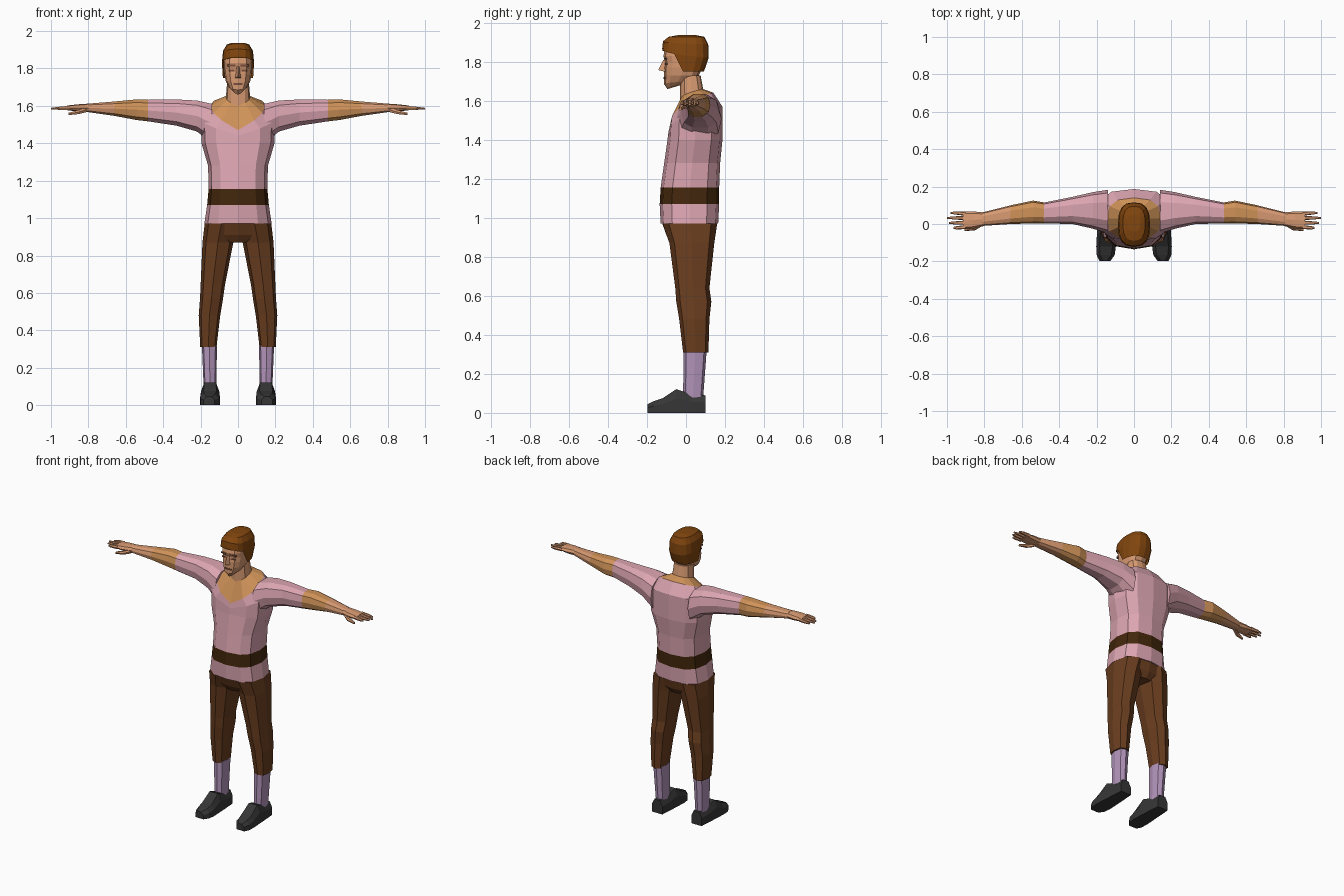
import bpy, bmesh, math


def material(name, r, g, b):
    """Flat colour given as 0-255 display values."""
    m = bpy.data.materials.new(name)
    lin = [((c / 255 + 0.055) / 1.055) ** 2.4 for c in (r, g, b)]
    m.diffuse_color = (*lin, 1)
    return m


SHIRT = material("pink_shirt", 220, 165, 177)
TROUSER = material("brown_trousers", 106, 62, 31)
BELT = material("dark_belt", 66, 38, 12)
SOCK = material("lilac_sock", 178, 148, 186)
SHOE = material("charcoal_shoe", 54, 54, 54)
HAIR = material("auburn_hair", 130, 70, 14)
SKIN = material("skin", 216, 154, 114)
TAN = material("tan_skin", 207, 146, 88)
SHADE = material("face_shade", 120, 78, 58)


def oval(u0, u1, v0, v1, n=12, p=0.75):
    """Squared oval filling the box u0..u1, v0..v1."""
    pts = []
    for i in range(n):
        a = 2 * math.pi * i / n
        c, s = math.cos(a), math.sin(a)
        pts.append(((u0 + u1) / 2 + (u1 - u0) / 2 * math.copysign(abs(c) ** p, c),
                    (v0 + v1) / 2 + (v1 - v0) / 2 * math.copysign(abs(s) ** p, s)))
    return pts


def level(z, x0, x1, y0, y1, zb=None, n=12, p=0.75):
    """Cross-section at height z; it climbs to zb at the back."""
    zb = z if zb is None else zb
    return [(x, y, z + (zb - z) * max(0, (y - y0) / (y1 - y0)) ** 0.4)
            for x, y in oval(x0, x1, y0, y1, n, p)]


def across(x, y0, y1, z0, z1, n=8):
    """Cross-section of an arm, hand or finger at x."""
    return [(x, y, z) for y, z in oval(y0, y1, z0, z1, n)]


def finish(name, bm, mats, mirror):
    bmesh.ops.recalc_face_normals(bm, faces=bm.faces)
    me = bpy.data.meshes.new(name)
    bm.to_mesh(me)
    bm.free()
    for m in mats:
        me.materials.append(m)
    ob = bpy.data.objects.new(name, me)
    bpy.context.collection.objects.link(ob)
    if mirror:
        ob.modifiers.new("mirror", 'MIRROR')
    return ob


def loft(name, rings, bands, mirror=False, bottom=True):
    """Skin through the rings; bands holds one material per span."""
    if not isinstance(bands, list):
        bands = [bands] * (len(rings) - 1)
    mats = list(dict.fromkeys(bands))
    bm = bmesh.new()
    vs = [[bm.verts.new(p) for p in r] for r in rings]
    n = len(rings[0])
    for k, m in enumerate(bands):
        for i in range(n):
            j = (i + 1) % n
            f = bm.faces.new((vs[k][i], vs[k][j], vs[k + 1][j], vs[k + 1][i]))
            f.material_index = mats.index(m)
    if bottom:
        bm.faces.new(vs[0]).material_index = mats.index(bands[0])
    bm.faces.new(vs[-1]).material_index = mats.index(bands[-1])
    return finish(name, bm, mats, mirror)


# Shirt, belt, open neckline and neck
loft("torso", [
    level(0.97, -0.18, 0.18, -0.13, 0.165),
    level(1.07, -0.165, 0.165, -0.135, 0.17),
    level(1.155, -0.157, 0.157, -0.13, 0.17),
    level(1.28, -0.16, 0.16, -0.112, 0.175),
    level(1.40, -0.195, 0.195, -0.095, 0.187),
    level(1.44, -0.20, 0.20, -0.09, 0.187, 1.57),
    level(1.47, -0.145, 0.145, -0.083, 0.14, 1.642),
    level(1.60, -0.065, 0.065, -0.03, 0.088, 1.66),
    level(1.73, -0.058, 0.058, -0.03, 0.075)],
    [SHIRT, BELT, SHIRT, SHIRT, SHIRT, SHIRT, TAN, SKIN])

# Sleeve and forearm down to the wrist
loft("arm", [
    across(0.14, -0.05, 0.183, 1.40, 1.615, 10),
    across(0.22, -0.025, 0.17, 1.46, 1.632, 10),
    across(0.33, 0.0, 0.145, 1.492, 1.637, 10),
    across(0.48, 0.003, 0.115, 1.515, 1.635, 10),
    across(0.54, 0.003, 0.125, 1.522, 1.637, 10),
    across(0.66, 0.0, 0.10, 1.545, 1.625, 10),
    across(0.81, -0.01, 0.062, 1.567, 1.612, 10)],
    [SHIRT, SHIRT, SHIRT, TAN, TAN, SKIN], mirror=True)

# Hand with four fingers and a thumb
loft("palm", [
    across(0.80, -0.01, 0.062, 1.567, 1.612),
    across(0.86, -0.025, 0.067, 1.57, 1.608),
    across(0.915, -0.027, 0.065, 1.577, 1.602)], SKIN, mirror=True)
for i, tip in enumerate((0.965, 0.99, 1.0, 0.98)):
    y = -0.016 + i * 0.0235
    t = y + (i - 1.5) * 0.003
    loft("finger_%d" % (i + 1), [
        across(0.90, y - 0.011, y + 0.011, 1.577, 1.602, 6),
        across(0.95, t - 0.009, t + 0.009, 1.578, 1.597, 6),
        across(tip, t - 0.005, t + 0.005, 1.58, 1.59, 6)], SKIN, mirror=True)
loft("thumb", [
    across(0.81, -0.01, 0.02, 1.565, 1.595, 6),
    across(0.85, -0.034, -0.008, 1.555, 1.58, 6),
    across(0.905, -0.038, -0.022, 1.55, 1.564, 6)], SKIN, mirror=True)

# Trousers
loft("hips", [
    level(0.87, -0.06, 0.06, -0.075, 0.12),
    level(0.91, -0.15, 0.15, -0.10, 0.145),
    level(0.98, -0.176, 0.176, -0.125, 0.16)], TROUSER)
loft("trouser_leg", [
    level(0.31, 0.115, 0.202, -0.015, 0.115, n=8),
    level(0.48, 0.095, 0.21, -0.035, 0.12, n=8),
    level(0.57, 0.08, 0.203, -0.05, 0.13, n=8),
    level(0.64, 0.07, 0.2, -0.055, 0.12, n=8),
    level(0.87, 0.025, 0.19, -0.085, 0.145, n=8),
    level(0.97, 0.0, 0.178, -0.12, 0.16, n=8)], TROUSER, mirror=True)

# Socks
loft("sock", [
    level(0.08, 0.117, 0.183, -0.015, 0.088, n=8),
    level(0.32, 0.112, 0.193, -0.012, 0.106, n=8)], SOCK, mirror=True)


# Shoes
def sole(y, x0, x1, h):
    return [(x0, y, 0), (x1, y, 0), (x1, y, h * 0.6),
            (x1 - 0.018, y, h), (x0 + 0.018, y, h), (x0, y, h * 0.6)]


loft("shoe", [
    sole(-0.197, 0.125, 0.185, 0.045), sole(-0.165, 0.103, 0.2, 0.06),
    sole(-0.12, 0.097, 0.202, 0.075), sole(-0.05, 0.1, 0.198, 0.122),
    sole(0.03, 0.105, 0.193, 0.095), sole(0.10, 0.11, 0.188, 0.09)],
    SHOE, mirror=True)

# Head
loft("head", [
    level(1.66, -0.022, 0.022, -0.095, -0.02, 1.68),
    level(1.685, -0.045, 0.045, -0.112, 0.03, 1.70),
    level(1.73, -0.065, 0.065, -0.112, 0.065),
    level(1.77, -0.073, 0.073, -0.112, 0.085),
    level(1.80, -0.075, 0.075, -0.108, 0.09),
    level(1.83, -0.076, 0.076, -0.116, 0.095),
    level(1.90, -0.07, 0.07, -0.10, 0.095)], SKIN)

# Nose
bm = bmesh.new()
for p in ((-0.017, -0.105, 1.748), (0.017, -0.105, 1.748), (0, -0.142, 1.758),
          (-0.008, -0.105, 1.81), (0.008, -0.105, 1.81), (0, -0.117, 1.81)):
    bm.verts.new(p)
bmesh.ops.convex_hull(bm, input=bm.verts)
finish("nose", bm, [SKIN], False)


# Eyes, brows and mouth as thin plates that follow the face
def plate(name, x0, x1, z0, z1, y, mat):
    bm = bmesh.new()
    front = [bm.verts.new((x, y + 0.21 * x, z))
             for x, z in ((x0, z0), (x1, z0), (x1, z1), (x0, z1))]
    f = bm.faces.new(front)
    for v in bmesh.ops.extrude_face_region(bm, geom=[f])["geom"]:
        if isinstance(v, bmesh.types.BMVert):
            v.co.y += 0.007
    finish(name, bm, [mat], True)


plate("brow", 0.014, 0.056, 1.811, 1.82, -0.1165, SHADE)
plate("eye", 0.02, 0.048, 1.785, 1.794, -0.1125, SHADE)
plate("mouth", 0.0, 0.024, 1.713, 1.722, -0.1155, SHADE)

# Hair: short fringe in front, longer at the sides and back
hem = [(x, y, 1.855 if y < -0.04 else 1.75)
       for x, y, z in level(0, -0.081, 0.081, -0.121, 0.092, n=16)]
loft("hair", [
    hem,
    level(1.87, -0.086, 0.086, -0.122, 0.116, 1.82, n=16),
    level(1.905, -0.08, 0.08, -0.118, 0.114, 1.89, n=16),
    level(1.928, -0.06, 0.06, -0.09, 0.095, n=16),
    level(1.937, -0.035, 0.035, -0.04, 0.05, n=16)], HAIR, bottom=False)
